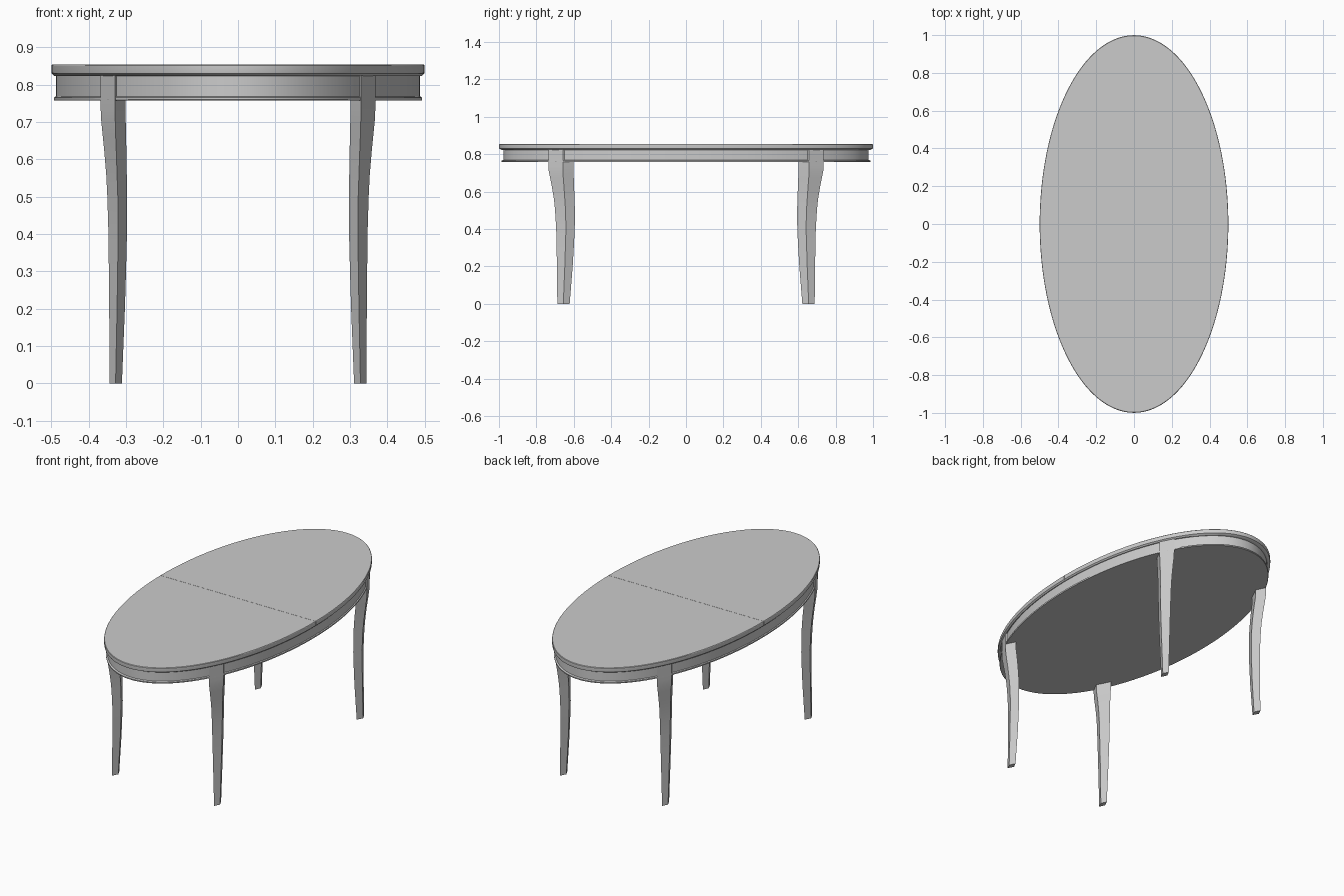
import bpy, bmesh, math

if "Cube" in bpy.data.objects:
    bpy.data.objects.remove(bpy.data.objects["Cube"])

STRETCH = 2.0      # circular plan stretched along y into an ellipse


def finish(name, bm, angle=30):
    bmesh.ops.remove_doubles(bm, verts=bm.verts, dist=1e-5)
    bmesh.ops.recalc_face_normals(bm, faces=bm.faces)
    me = bpy.data.meshes.new(name)
    bm.to_mesh(me)
    bm.free()
    ob = bpy.data.objects.new(name, me)
    bpy.context.collection.objects.link(ob)
    bpy.ops.object.select_all(action='DESELECT')
    ob.select_set(True)
    bpy.context.view_layer.objects.active = ob
    bpy.ops.object.shade_smooth_by_angle(angle=math.radians(angle))
    return ob


def swept_disc(name, profile, start, sweep, steps, shift=0.0):
    """Sweep a (radius, z) profile round the ellipse and cap it."""
    bm = bmesh.new()
    closed = sweep > 6.28
    rings = []
    for r, z in profile:
        ring = []
        for i in range(steps if closed else steps + 1):
            a = start + sweep * i / steps
            ring.append(bm.verts.new((r * math.cos(a), STRETCH * r * math.sin(a) + shift, z)))
        rings.append(ring)
    n = len(rings[0])
    for lo, hi in zip(rings, rings[1:]):
        for i in range(n):
            j = (i + 1) % n
            bm.faces.new((lo[i], lo[j], hi[j], hi[i]))
    bm.faces.new(rings[0])
    bm.faces.new(rings[-1])
    return finish(name, bm)


# table top in two leaves, meeting at a fine seam across the middle
top_profile = [(0.492, 0.823), (0.495, 0.826), (0.499, 0.830), (0.4995, 0.834),
               (0.4995, 0.852), (0.498, 0.8545)]
swept_disc("top_leaf_back", top_profile, 0, math.pi, 64, 0.0006)
swept_disc("top_leaf_front", top_profile, math.pi, math.pi, 64, -0.0006)

# apron with a small lip at its lower edge
apron_profile = [(0.492, 0.758), (0.493, 0.760), (0.493, 0.766), (0.488, 0.769), (0.488, 0.824)]
swept_disc("apron", apron_profile, 0, 2 * math.pi, 128)

# curved tapering leg: z, outermost corner, face edge, inner corner
leg_sections = [
    (0.000, 0.344, 0.328, 0.311), (0.100, 0.3445, 0.326, 0.307),
    (0.200, 0.345, 0.324, 0.303), (0.300, 0.346, 0.3225, 0.300),
    (0.400, 0.347, 0.321, 0.2975), (0.500, 0.350, 0.322, 0.297),
    (0.560, 0.353, 0.324, 0.298), (0.620, 0.358, 0.326, 0.299),
    (0.670, 0.363, 0.328, 0.300), (0.710, 0.367, 0.329, 0.301),
    (0.740, 0.368, 0.329, 0.301), (0.826, 0.368, 0.329, 0.301)]


def leg(name, sx, sy):
    bm = bmesh.new()
    rings = []
    for z, out, edge, inn in leg_sections:
        back = out - (edge - inn)
        corners = [(out, edge), (edge, out), (inn, back), (back, inn)]
        rings.append([bm.verts.new((sx * x, sy * STRETCH * y, z)) for x, y in corners])
    for lo, hi in zip(rings, rings[1:]):
        for i in range(4):
            j = (i + 1) % 4
            bm.faces.new((lo[i], lo[j], hi[j], hi[i]))
    bm.faces.new(rings[0])
    bm.faces.new(rings[-1])
    finish(name, bm)


for end, sy in (("front", -1), ("back", 1)):
    for side, sx in (("left", -1), ("right", 1)):
        leg(f"{end}_{side}_leg", sx, sy)
